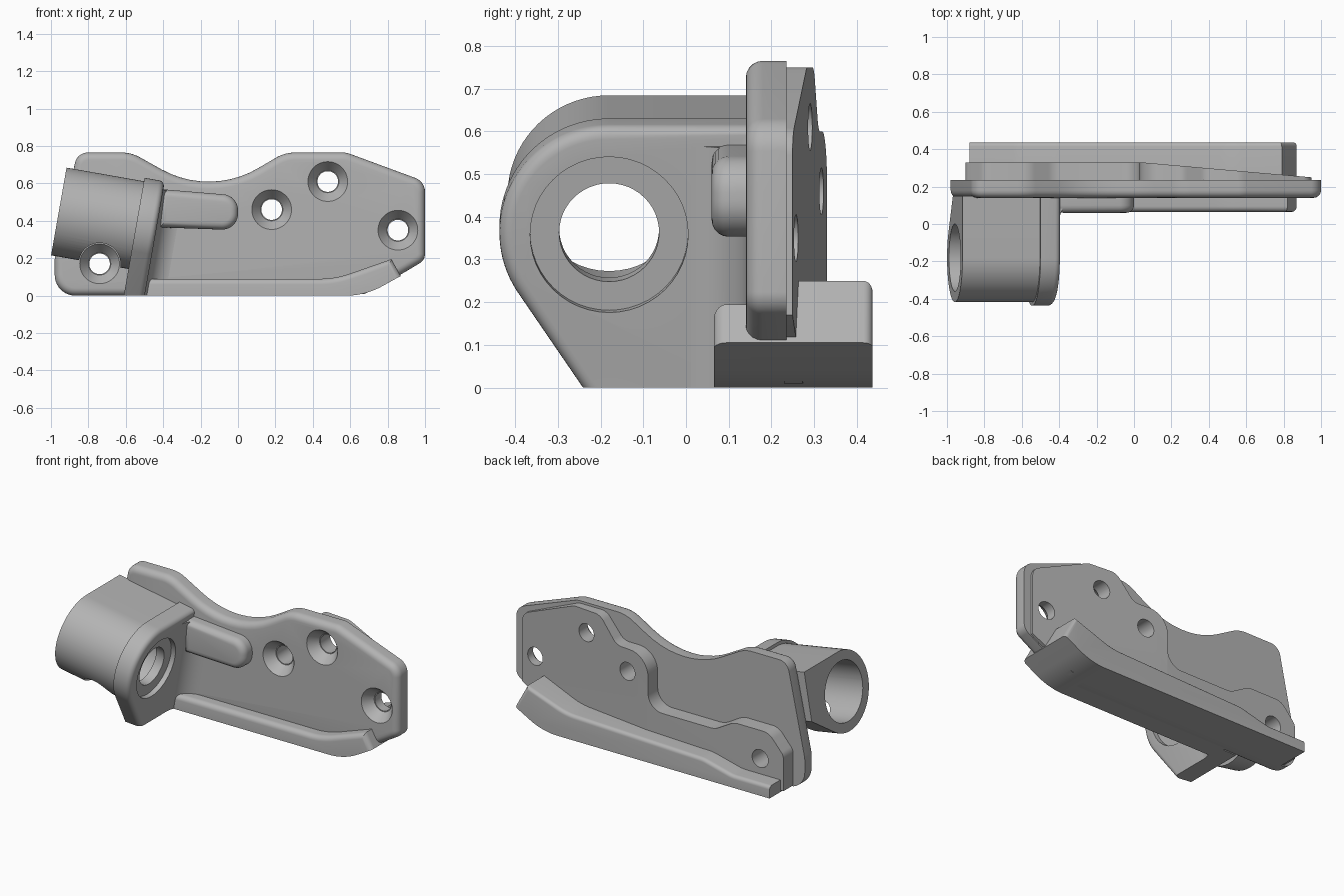
import bpy, bmesh, math
from mathutils import Matrix, Vector

if "Cube" in bpy.data.objects:
    bpy.data.objects.remove(bpy.data.objects["Cube"], do_unlink=True)

GREY = bpy.data.materials.new("cast_grey")
GREY.use_nodes = True
GREY.diffuse_color = (0.45, 0.45, 0.45, 1)
GREY.node_tree.nodes["Principled BSDF"].inputs["Base Color"].default_value = (0.45, 0.45, 0.45, 1)


def frame(a, b, d, origin=(0, 0, 0)):
    """Matrix taking profile axes a, b and depth axis d into the model."""
    m = Matrix((a, b, d)).transposed().to_4x4()
    m.translation = origin
    return m


# Plate frame: profile in x-z, depth along y.  Boss frame: tilted socket axis.
PLATE = frame((1, 0, 0), (0, 0, 1), (0, 1, 0))
TILT = math.radians(10)
AXIS = (math.cos(TILT), 0, -math.sin(TILT))
UP = (math.sin(TILT), 0, math.cos(TILT))
SOCKET = (-0.958, 0, 0.45)
BOSS = frame((0, 1, 0), UP, AXIS, SOCKET)
CORNER = frame(AXIS, (0, 1, 0), UP, SOCKET)


def arc(cx, cy, r, start, end, n=24):
    angles = [math.radians(start + (end - start) * i / n) for i in range(n + 1)]
    return [(cx + r * math.cos(t), cy + r * math.sin(t)) for t in angles]


def rounded(corners, n=10):
    """Polygon of (a, b, radius) corners, each rounded by a tangent arc."""
    out = []
    for i, (a, b, r) in enumerate(corners):
        p = Vector((a, b))
        if r == 0:
            out.append((a, b))
            continue
        u = (Vector(corners[i - 1][:2]) - p).normalized()
        v = (Vector(corners[(i + 1) % len(corners)][:2]) - p).normalized()
        half = u.angle(v) / 2
        centre = p + (u + v).normalized() * r / math.sin(half)
        s = p + u * r / math.tan(half) - centre
        e = p + v * r / math.tan(half) - centre
        turn = s.angle(e)
        for k in range(n + 1):
            t = k / n
            q = (s * math.sin((1 - t) * turn) + e * math.sin(t * turn)) / math.sin(turn)
            out.append(tuple(centre + q))
    return out


def finish(bm, name, m):
    """Place the mesh in the model with outward normals."""
    bm.transform(m)
    if m.determinant() < 0:
        bmesh.ops.reverse_faces(bm, faces=bm.faces)
    bm.normal_update()
    bmesh.ops.recalc_face_normals(bm, faces=bm.faces)
    if bm.calc_volume(signed=True) < 0:
        bmesh.ops.reverse_faces(bm, faces=bm.faces)
    mesh = bpy.data.meshes.new(name)
    bm.to_mesh(mesh)
    bm.free()
    mesh.materials.append(GREY)
    ob = bpy.data.objects.new(name, mesh)
    bpy.context.collection.objects.link(ob)
    return ob


def prism(name, pts, m, lo, hi, round_at=None, width=0.04, keep=lambda a, b: True, edit=None):
    """Extruded profile; the rim at depth round_at is rounded over."""
    bm = bmesh.new()
    rings = [[bm.verts.new((a, b, d)) for a, b in pts] for d in (lo, hi)]
    for ring in rings:
        bm.faces.new(ring)
    for i in range(len(pts)):
        bm.faces.new((rings[0][i - 1], rings[0][i], rings[1][i], rings[1][i - 1]))
    bm.normal_update()
    bmesh.ops.recalc_face_normals(bm, faces=bm.faces)
    if round_at is not None:
        rim = []
        for e in bm.edges:
            mid = (e.verts[0].co + e.verts[1].co) / 2
            if all(abs(v.co.z - round_at) < 1e-5 for v in e.verts) and keep(mid.x, mid.y):
                rim.append(e)
        bmesh.ops.bevel(bm, geom=rim, offset=width, segments=5, profile=0.5,
                        affect='EDGES', clamp_overlap=True)
    if edit:
        edit(bm)
    return finish(bm, name, m)


def cutter(m, a, b, r1, r2, lo, hi):
    bm = bmesh.new()
    bmesh.ops.create_cone(bm, cap_ends=True, segments=48, radius1=r1, radius2=r2, depth=hi - lo,
                          matrix=Matrix.Translation((a, b, (lo + hi) / 2)))
    ob = finish(bm, "cutter", m)
    ob.hide_render = True
    return ob


def cut(ob, cutters):
    """Subtract the cutters one by one and bake the result."""
    for c in cutters:
        mod = ob.modifiers.new("cut", 'BOOLEAN')
        mod.operation, mod.solver, mod.object = 'DIFFERENCE', 'EXACT', c
    bpy.context.view_layer.update()
    baked = ob.evaluated_get(bpy.context.evaluated_depsgraph_get())
    mesh = bpy.data.meshes.new_from_object(baked)
    ob.modifiers.clear()
    ob.data = mesh


def trim_floor(ob):
    """Slice off whatever hangs below the floor."""
    bm = bmesh.new()
    bm.from_mesh(ob.data)
    res = bmesh.ops.bisect_plane(bm, geom=bm.verts[:] + bm.edges[:] + bm.faces[:], plane_co=(0, 0, 0),
                                 plane_no=(0, 0, 1), clear_inner=True)
    edges = [e for e in res["geom_cut"] if isinstance(e, bmesh.types.BMEdge)]
    bmesh.ops.holes_fill(bm, edges=edges, sides=0)
    bm.to_mesh(ob.data)
    bm.free()


# Main mounting plate with its saddle-shaped top edge
plate = prism("mounting_plate", rounded([
    (-0.98, 0, 0.11), (0.68, 0, 0.4), (1, 0.19, 0.06), (1, 0.61, 0.08), (0.58, 0.765, 0.12),
    (0.25, 0.765, 0.2), (-0.15, 0.53, 0.52), (-0.57, 0.765, 0.2), (-0.86, 0.765, 0.07),
    (-0.98, 0.2, 0.1)]), PLATE, 0.14, 0.235, 0.14, 0.04)


# Raised pad behind the plate, thinning toward the left end
def taper(bm):
    bmesh.ops.bisect_plane(bm, geom=bm.verts[:] + bm.edges[:] + bm.faces[:],
                           plane_co=(0.035, 0, 0), plane_no=(1, 0, 0))
    for v in bm.verts:
        if v.co.z > 0.3:
            v.co.z -= max(0, v.co.x - 0.035) * 0.088


pad = prism("back_pad", rounded([
    (-0.9, 0.01, 0), (0.68, 0.01, 0), (0.95, 0.17, 0), (0.95, 0.59, 0.07), (0.57, 0.75, 0.1),
    (0.38, 0.75, 0.08), (0.26, 0.6, 0.08), (0.03, 0.6, 0.13), (0.03, 0.27, 0.1),
    (-0.43, 0.27, 0.12), (-0.56, 0.345, 0.12), (-0.8, 0.345, 0.09), (-0.9, 0.23, 0.06)]),
    PLATE, 0.23, 0.33, edit=taper)

# Front lip and deeper rear flange along the bottom
above = lambda a, b: b > max(0.05, (a - 0.68) * 0.6 + 0.03)
lip = prism("front_lip", rounded([
    (-0.52, 0, 0), (0.68, 0, 0.4), (0.87, 0.105, 0), (0.82, 0.195, 0), (0.52, 0.09, 0.5),
    (-0.52, 0.09, 0)]), PLATE, 0.065, 0.2, 0.065, 0.03, above)
flange = prism("rear_flange", rounded([
    (-0.88, 0, 0), (0.68, 0, 0.4), (0.87, 0.105, 0), (0.79, 0.25, 0), (0.52, 0.155, 0.4),
    (-0.42, 0.125, 0.2), (-0.62, 0.075, 0.2), (-0.88, 0.075, 0)]),
    PLATE, 0.2, 0.437, 0.437, 0.022, above)

# Countersunk screw holes
holes = [(-0.74, 0.17), (0.18, 0.46), (0.48, 0.61), (0.855, 0.35)]
sinks = [cutter(PLATE, x, z, 0.107, 0.06, 0.139, 0.2) for x, z in holes]
drills = [cutter(PLATE, x, z, 0.055, 0.055, 0.1, 0.5) for x, z in holes]
cut(plate, sinks + drills)
cut(pad, drills)

# Rounded lug on the front face
lug = prism("front_lug", rounded([
    (-0.42, 0.365, 0), (0, 0.35, 0.085), (0, 0.535, 0.085), (-0.42, 0.57, 0)]),
    PLATE, 0.06, 0.15, 0.06, 0.04)

# Tilted socket body bridging to the plate
socket = prism("socket_body", arc(-0.18, 0, 0.238, 90, 305, 44) + [(0.15, -0.06), (0.15, 0.238)],
               BOSS, 0, 0.43)

# Upright wall at the inner end of the socket
wall = prism("socket_wall", arc(-0.18, 0, 0.257, 90, 213, 32) + [(-0.2, -0.43), (0.16, -0.43), (0.16, 0.257)],
             BOSS, 0.42, 0.53, 0.53, 0.03)
fillet = prism("wall_fillet", arc(0.66, 0.012, 0.13, 180, 90, 12) + [(0.66, 0.16), (0.5, 0.16), (0.5, 0.012)],
               CORNER, -0.5, 0.21)

# Socket bore, inner hole, counterbore and screw clearance
bores = [cutter(BOSS, -0.18, 0, 0.18, 0.18, -0.1, 0.445),
         cutter(BOSS, -0.18, 0, 0.117, 0.117, 0.3, 0.7),
         cutter(BOSS, -0.18, 0, 0.185, 0.185, 0.5, 0.7)]
clearance = cutter(PLATE, -0.74, 0.17, 0.112, 0.112, -0.6, 0.139)
cut(socket, bores[:1] + [clearance])
cut(wall, bores)
for ob in (wall, fillet):
    trim_floor(ob)

for c in sinks + drills + bores + [clearance]:
    bpy.data.objects.remove(c, do_unlink=True)
for ob in (plate, pad, lip, flange, lug, socket, wall, fillet):
    bpy.ops.object.select_all(action='DESELECT')
    ob.select_set(True)
    bpy.context.view_layer.objects.active = ob
    bpy.ops.object.shade_smooth_by_angle(angle=math.radians(32))
